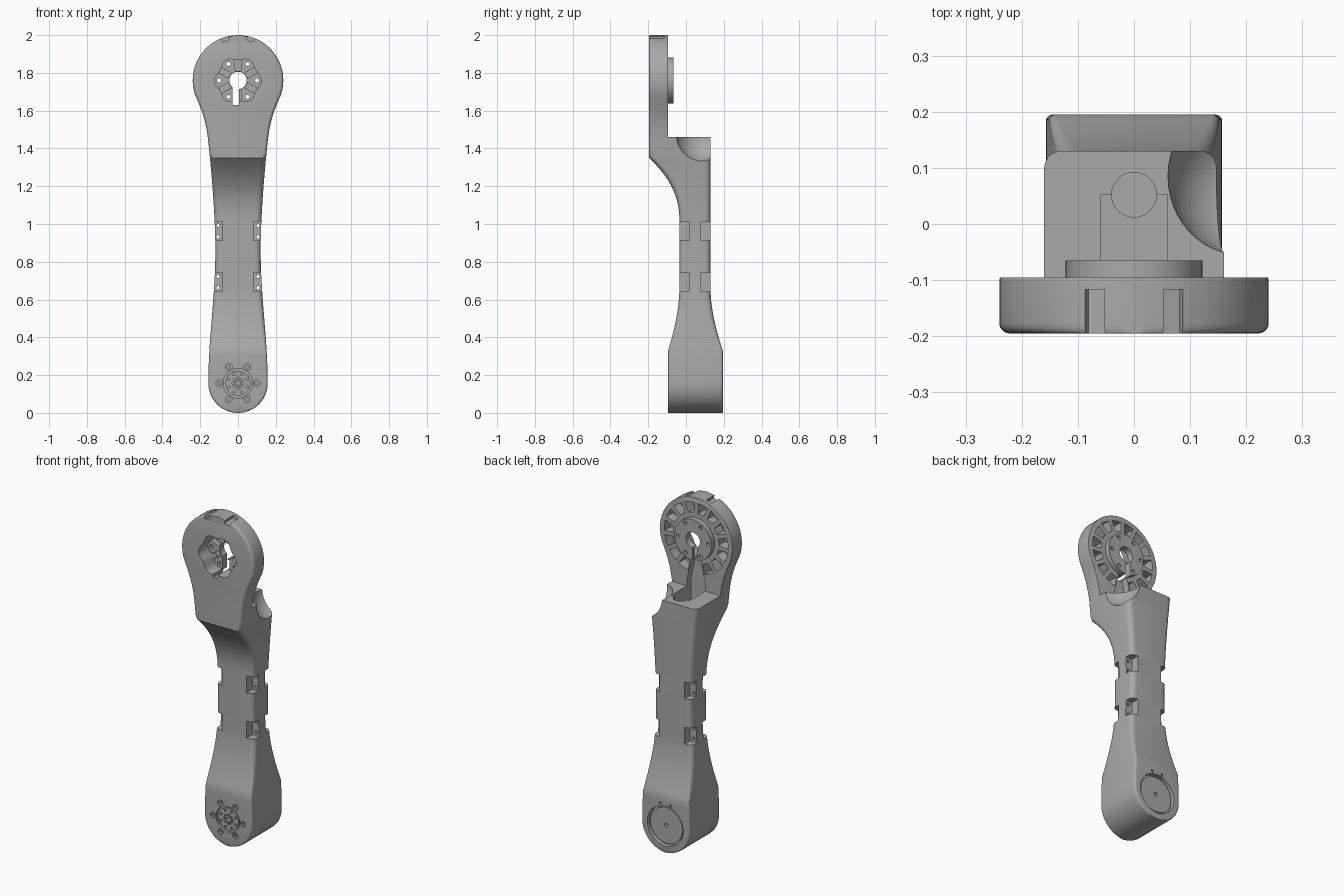
import bpy, bmesh, math
from math import sin, cos, pi, sqrt, radians
from mathutils import Matrix

if "Cube" in bpy.data.objects:
    bpy.data.objects.remove(bpy.data.objects["Cube"])

grey = bpy.data.materials.new("satin_grey")
grey.use_nodes = True
colour = (0.4, 0.4, 0.4, 1)
grey.diffuse_color = colour
grey.node_tree.nodes["Principled BSDF"].inputs["Base Color"].default_value = colour

HEAD_Z, HEAD_R = 1.76, 0.24
FOOT_Z = FOOT_R = 0.157
STEP_Z = 1.46


def make_object(name, bm):
    bmesh.ops.recalc_face_normals(bm, faces=bm.faces)
    mesh = bpy.data.meshes.new(name)
    bm.to_mesh(mesh)
    bm.free()
    mesh.materials.append(grey)
    ob = bpy.data.objects.new(name, mesh)
    bpy.context.collection.objects.link(ob)
    return ob


def prism(bm, outline, y0, y1):
    """Extrude an (x, z) outline along y."""
    a = [bm.verts.new((x, y0, z)) for x, z in outline]
    b = [bm.verts.new((x, y1, z)) for x, z in outline]
    n = len(a)
    bm.faces.new(a)
    bm.faces.new(b[::-1])
    for i in range(n):
        j = (i + 1) % n
        bm.faces.new((a[i], b[i], b[j], a[j]))


def circle(x, z, r, n=32):
    return [(x + r * cos(2 * pi * i / n), z + r * sin(2 * pi * i / n)) for i in range(n)]


def rect(x0, x1, z0, z1):
    return [(x0, z0), (x1, z0), (x1, z1), (x0, z1)]


def polar(r, degrees, z=HEAD_Z):
    return r * cos(radians(degrees)), z + r * sin(radians(degrees))


def spoke(r0, r1, half, degrees):
    """Radial bar in the plane of the head."""
    a = radians(degrees)
    return [(r * cos(a) - s * sin(a), HEAD_Z + r * sin(a) + s * cos(a))
            for r, s in ((r0, -half), (r1, -half), (r1, half), (r0, half))]


def boolean(ob, bm, operation="DIFFERENCE"):
    tool = make_object("cutter", bm)
    tool.hide_render = True
    mod = ob.modifiers.new("cut", "BOOLEAN")
    mod.operation, mod.object, mod.solver = operation, tool, "EXACT"
    bpy.context.view_layer.objects.active = ob
    bpy.ops.object.modifier_apply(modifier=mod.name)
    bpy.data.objects.remove(tool)


def cut(ob, shapes):
    """Remove a group of separate prisms given as (outline, y0, y1)."""
    bm = bmesh.new()
    for outline, y0, y1 in shapes:
        prism(bm, outline, y0, y1)
    boolean(ob, bm)


# Arm silhouette: half width, front and back by height
def half_width(z):
    if z < FOOT_Z:
        return sqrt(max(FOOT_R ** 2 - (z - FOOT_Z) ** 2, 1e-5))
    if z < 0.88:
        t = max(0, (0.85 - z) / 0.69)
        return 0.12 + 0.037 * t * t * (3 - 2 * t)
    if z <= STEP_Z:
        return 0.12 + 0.04 * ((z - 0.88) / 0.58) ** 1.6
    if z < 1.68:
        d = z - STEP_Z
        return 0.16 + 0.114 * d + 0.85 * d * d
    return sqrt(max(HEAD_R ** 2 - (z - HEAD_Z) ** 2, 1e-5))


def flare(z):
    return min(1, max(0, (0.65 - z) / 0.32)) ** 1.7


def front(z):
    neck = min(1, max(0, (z - 1.02) / 0.33)) ** 2.2
    return -0.035 - 0.06 * flare(z) - 0.16 * neck


def back(z):
    return -0.095 if z > STEP_Z else 0.13 + 0.065 * flare(z)


def section(z):
    w, yf, yb = half_width(z), front(z), back(z)
    soft = 0.03 - 0.018 * flare(z)
    rf = min(0.018 if z > 1.35 else soft, 0.9 * w)
    rb = min(0.004 if z > STEP_Z else soft, 0.9 * w)
    corners = ((w - rf, yf + rf, rf, -90), (w - rb, yb - rb, rb, 0),
               (rb - w, yb - rb, rb, 90), (rf - w, yf + rf, rf, 180))
    return [(cx + r * cos(radians(a + k * 18)), cy + r * sin(radians(a + k * 18)), z)
            for cx, cy, r, a in corners for k in range(6)]


# Arm body: loft of rounded sections
levels = {0.33, 1.35, STEP_Z, STEP_Z + 0.001}
levels |= {FOOT_Z * (1 - cos(pi / 2 * i / 14)) for i in range(15)}
levels |= {HEAD_Z + HEAD_R * sin(radians(-18 + 6 * i)) for i in range(19)}
levels |= {0.185 + 0.029 * i for i in range(51)}
heights = []
for z in sorted(levels):
    if not heights or z - heights[-1] > 0.0009:
        heights.append(z)
bm = bmesh.new()
rings = [[bm.verts.new(p) for p in section(z)] for z in heights]
for low, high in zip(rings, rings[1:]):
    for i in range(len(low)):
        j = (i + 1) % len(low)
        bm.faces.new((low[i], low[j], high[j], high[i]))
bm.faces.new(rings[0][::-1])
bm.faces.new(rings[-1])
arm = make_object("arm_link", bm)

# Raised hub on the back of the head
bm = bmesh.new()
prism(bm, circle(0, HEAD_Z, 0.122, 48), -0.15, -0.065)
boolean(arm, bm, "UNION")

# Lobed front socket, radial grooves, centre bore and screw holes
lobes = [polar(0.116 + 0.008 * cos(radians(6 * a)), a) for a in range(0, 360, 6)]
cut(arm, [(lobes, -0.3, -0.105)])
cut(arm, [(spoke(0.05, 0.108, 0.016, a), -0.2, -0.075) for a in range(30, 390, 60)])
cut(arm, [(circle(0, HEAD_Z, 0.046), -0.3, 0)])
cut(arm, [(circle(*polar(0.1, a), 0.011, 12), -0.3, 0) for a in range(0, 360, 60)])
cut(arm, [(rect(-0.028, 0.004, 1.63, HEAD_Z), -0.2, 0)])

# Ring of weight-saving pockets on the back of the head
pockets = []
for i in range(1, 15):
    mid = -90 + 24 * i
    outline = [polar(0.21, mid + d) for d in (-9, -3, 3, 9)]
    outline += [polar(0.15, mid + d) for d in (7, 0, -7)]
    pockets.append((outline, -0.155, -0.05))
cut(arm, pockets)

# Notches in the crown of the head
cut(arm, [(spoke(0.218, 0.3, 0.018, 90 + s * 17), -0.3, -0.117) for s in (-1, 1)])

# Cable channel in the shoulder, flaring below the hub
cut(arm, [([(-0.06, 1.37), (0.06, 1.37), (0.06, 1.5), (0.03, 1.637), (-0.03, 1.637), (-0.06, 1.5)],
           -0.135, 0.052)])
bm = bmesh.new()
bmesh.ops.create_cone(bm, cap_ends=True, segments=24, radius1=0.04, radius2=0.04, depth=0.4,
                      matrix=Matrix.Translation((0, 0.052, 1.3)))
boolean(arm, bm)

# Scooped corner of the shoulder
bm = bmesh.new()
bmesh.ops.create_uvsphere(bm, u_segments=48, v_segments=24, radius=1,
                          matrix=Matrix.Translation((0.19, 0.085, 1.47))
                          @ Matrix.Diagonal((0.13, 0.14, 0.145, 1)))
boolean(arm, bm)

# Corner mounting notches with through holes
notches, holes = [], []
for z in (0.6925, 0.962):
    for x0, x1, hx in ((0.082, 0.3, 0.106), (-0.3, -0.082, -0.106)):
        for y0, y1 in ((-0.3, 0.018), (0.08, 0.3)):
            notches.append((rect(x0, x1, z - 0.05, z + 0.05), y0, y1))
        for dz in (-0.03, 0.03):
            holes.append((circle(hx, z + dz, 0.009, 12), -0.3, 0.3))
cut(arm, notches)
cut(arm, holes)

# Front of the foot: bearing ring, lug holes and bolt circle
cut(arm, [(circle(0, FOOT_Z, 0.078, 48), -0.2, -0.08)])
bm = bmesh.new()
prism(bm, circle(0, FOOT_Z, 0.066, 48), -0.09, -0.07)
boolean(arm, bm, "UNION")
cut(arm, [(circle(*polar(0.099, a, FOOT_Z), 0.018, 16), -0.2, -0.085) for a in range(0, 360, 60)])
cut(arm, [(circle(*polar(0.099, a, FOOT_Z), 0.008, 12), -0.2, -0.06) for a in range(0, 360, 60)])
cut(arm, [(circle(*polar(r, a + s, FOOT_Z), 0.007, 10), -0.2, -0.07)
          for r, s in ((0.026, 0), (0.052, 22.5)) for a in range(0, 360, 45)]
    + [(circle(0, FOOT_Z, 0.012, 16), -0.2, -0.06)])

# Back of the foot: recessed cover with a groove around it
cut(arm, [(circle(0, FOOT_Z, 0.118, 48), 0.17, 0.3)])
bm = bmesh.new()
prism(bm, circle(0, FOOT_Z, 0.106, 48), 0.16, 0.184)
boolean(arm, bm, "UNION")
cut(arm, [(circle(0, FOOT_Z, 0.012, 16), 0.16, 0.3)]
    + [(circle(*polar(0.133, a, FOOT_Z), 0.008, 10), 0.17, 0.3) for a in (75, 105)])

# Smooth curved surfaces, crisp edges
for ob in bpy.context.selected_objects:
    ob.select_set(False)
arm.select_set(True)
bpy.context.view_layer.objects.active = arm
bpy.ops.object.shade_smooth_by_angle(angle=radians(30))
